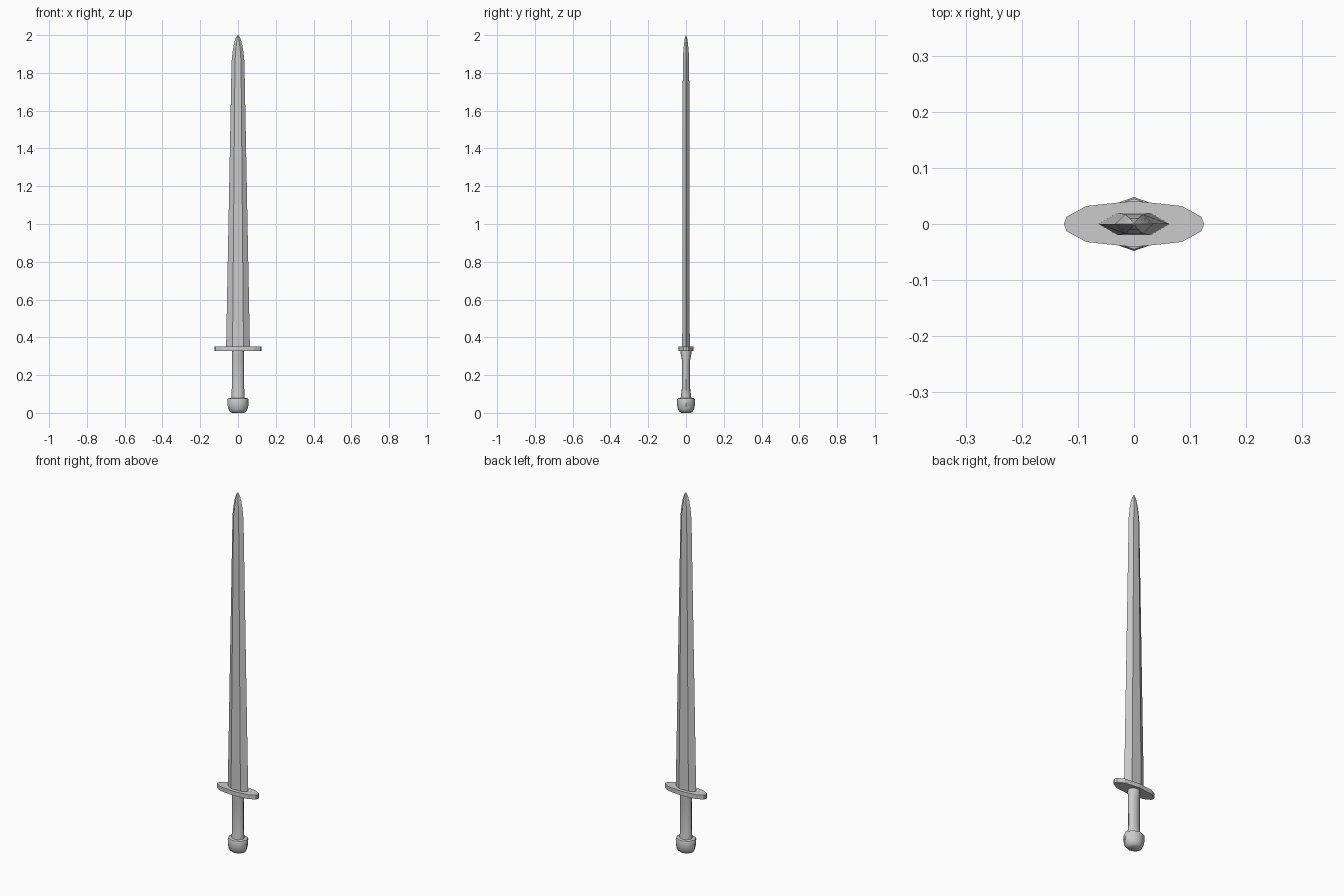
import bpy, bmesh, math

if "Cube" in bpy.data.objects:
    bpy.data.objects.remove(bpy.data.objects["Cube"])


def loft(name, rings, smooth=None):
    """Skin a stack of equal-length rings and cap both ends."""
    bm = bmesh.new()
    loops = [[bm.verts.new(p) for p in ring] for ring in rings]
    n = len(loops[0])
    for a, b in zip(loops, loops[1:]):
        for i in range(n):
            j = (i + 1) % n
            bm.faces.new((a[i], a[j], b[j], b[i]))
    bm.faces.new(loops[0][::-1])
    bm.faces.new(loops[-1])
    bmesh.ops.recalc_face_normals(bm, faces=bm.faces)
    mesh = bpy.data.meshes.new(name)
    bm.to_mesh(mesh)
    bm.free()
    ob = bpy.data.objects.new(name, mesh)
    bpy.context.collection.objects.link(ob)
    if smooth:
        bpy.ops.object.select_all(action='DESELECT')
        ob.select_set(True)
        bpy.context.view_layer.objects.active = ob
        bpy.ops.object.shade_smooth_by_angle(angle=math.radians(smooth))
    return ob


def oval(rx, ry, z, n):
    return [(rx * math.cos(2 * math.pi * i / n),
             ry * math.sin(2 * math.pi * i / n), z) for i in range(n)]


def blade_ring(w, flat, t, z):
    return [(w, 0, z), (flat, t, z), (-flat, t, z),
            (-w, 0, z), (-flat, -t, z), (flat, -t, z)]


# Blade: bevelled hexagonal section, tapering to a rounded point
blade = [(0.063, 0.029, 0.020, 0.345), (0.034, 0.016, 0.017, 1.86),
         (0.029, 0.0125, 0.0145, 1.91), (0.021, 0.008, 0.0105, 1.955),
         (0.012, 0.004, 0.006, 1.985), (0.002, 0.0007, 0.001, 2.0)]
loft("blade", [blade_ring(*b) for b in blade], 20)

# Cross guard: flat plate with a faceted oval outline
quarter = [(0.125, 0), (0.12, 0.013), (0.085, 0.032), (0.04, 0.037), (0, 0.041)]
half = quarter + [(-x, y) for x, y in quarter[-2::-1]]
outline = half + [(x, -y) for x, y in half[-2:0:-1]]
loft("guard", [[(x, y, z) for x, y in outline] for z in (0.327, 0.351)])

# Grip: oval section, flared towards both ends
grip = [(0.034, 0.029, 0.075), (0.034, 0.027, 0.09), (0.033, 0.022, 0.13),
        (0.033, 0.022, 0.28), (0.033, 0.028, 0.31), (0.033, 0.028, 0.33)]
loft("grip", [oval(*g, 12) for g in grip], 40)

# Pommel: eight-sided cap with a rounded bottom
pommel = [(0.030, 0.024, 0.0), (0.042, 0.035, 0.006), (0.051, 0.043, 0.02),
          (0.055, 0.047, 0.04), (0.056, 0.048, 0.07), (0.053, 0.045, 0.077),
          (0.040, 0.033, 0.079)]
loft("pommel", [oval(*p, 8) for p in pommel], 50)
